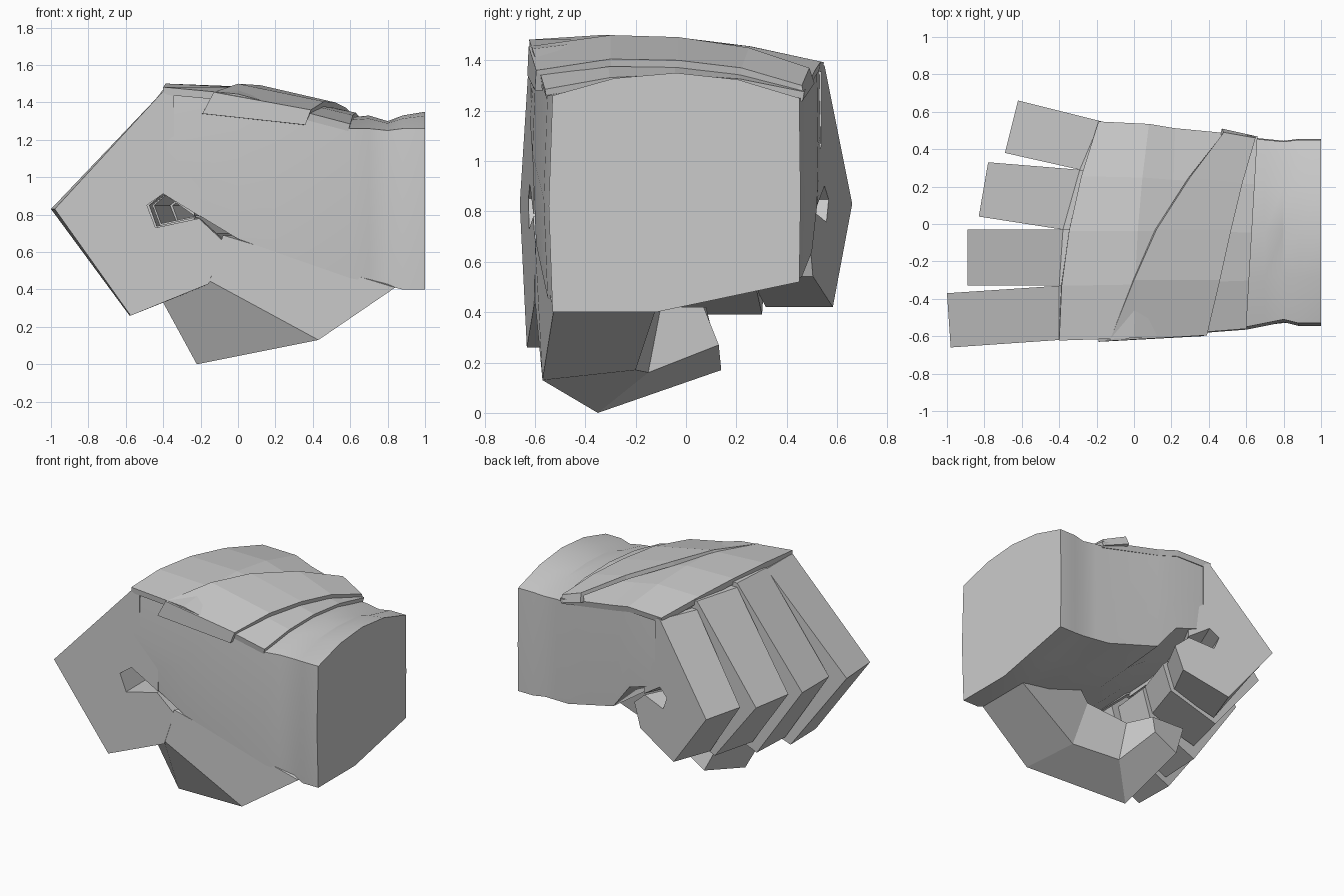
import bpy, bmesh

if "Cube" in bpy.data.objects:
    bpy.data.objects.remove(bpy.data.objects["Cube"])


def lerp(a, b, t):
    return a + (b - a) * t


def make(name, verts, faces, thickness=0, smooth=None):
    bm = bmesh.new()
    vs = [bm.verts.new(v) for v in verts]
    for f in faces:
        bm.faces.new([vs[i] for i in f])
    bmesh.ops.recalc_face_normals(bm, faces=bm.faces)
    if thickness and sum(f.normal.z for f in bm.faces) < 0:
        bmesh.ops.reverse_faces(bm, faces=bm.faces)
    me = bpy.data.meshes.new(name)
    bm.to_mesh(me)
    bm.free()
    ob = bpy.data.objects.new(name, me)
    bpy.context.collection.objects.link(ob)
    if thickness:
        mod = ob.modifiers.new("thickness", 'SOLIDIFY')
        mod.thickness = thickness
        mod.offset = -1
    if smooth:
        bpy.context.view_layer.objects.active = ob
        ob.select_set(True)
        bpy.ops.object.shade_smooth_by_angle(angle=smooth)
        ob.select_set(False)
    return ob


def loft(name, rings, closed=True, **kw):
    n = len(rings[0])
    verts = [p for r in rings for p in r]
    faces = []
    for k in range(len(rings) - 1):
        for i in range(n if closed else n - 1):
            j = (i + 1) % n
            faces.append((k * n + i, k * n + j, (k + 1) * n + j, (k + 1) * n + i))
    if closed:
        faces.append(tuple(range(n)))
        faces.append(tuple(range((len(rings) - 1) * n, len(rings) * n)))
    return make(name, verts, faces, **kw)


def top_row(s, lift=0.0, widen=0.0):
    """Arched line across the back of the hand, thumb side to little finger."""
    xl, xr, yl, yr, tl, tc, tr = s[:7]
    row = []
    for f in (0, .25, .5, .75, 1):
        z = tl * (1 - f) * (1 - 2 * f) + tc * 4 * f * (1 - f) + tr * f * (2 * f - 1)
        row.append((lerp(xl, xr, f * f), lerp(yl - widen, yr + widen, f), z + lift))
    return row


def section(s):
    xl, xr, yl, yr, tl, tc, tr, bl, br = s
    ring = top_row(s)
    ring.append((xr, yr + .005, lerp(br, tr, .45)))
    for f in (1, .7, .42, 0):
        ring.append((lerp(xl, xr, f * f), lerp(yl, yr, f),
                     lerp(bl, br, max(0, (f - .42) / .58))))
    ring.append((xl, yl - .015, lerp(bl, tl, .49)))
    return ring


# Palm and cuff: x left/right, y left/right, top z x3, bottom z x2
S = [(-.38, -.17, -.605, .53, 1.45, 1.46, 1.36, .90, .90),
     (.00, .08, -.595, .52, 1.41, 1.45, 1.36, .67, .82),
     (.20, .22, -.58, .50, 1.36, 1.41, 1.33, .60, .64),
     (.60, .60, -.55, .46, 1.26, 1.32, 1.25, .46, .54),
     (.70, .70, -.53, .45, 1.26, 1.33, 1.25, .44, .535),
     (.80, .80, -.51, .44, 1.25, 1.30, 1.24, .42, .53),
     (.88, .88, -.53, .45, 1.26, 1.33, 1.25, .40, .52),
     (1.0, 1.0, -.53, .45, 1.26, 1.35, 1.25, .40, .52)]
loft("palm", [section(s) for s in S], smooth=.5)

# Padded cover on the back of the hand
plate = [top_row(S[0], .032, .018), top_row(S[1], .035, .015),
         top_row(S[2], .03, .012), top_row(S[3], .025, .01)]
plate[0] = [(x - .02, y, z) for x, y, z in plate[0]]
plate[3] = [(x + .06 * i / 4, y, z) for i, (x, y, z) in enumerate(plate[3])]
loft("back_cover", plate, closed=False, thickness=.04)

# Diagonal strap with folded ends
left = [(-.19, -.63, 1.34), (-.13, -.625, 1.455), (0, -.3, 1.50), (.12, -.03, 1.492),
        (.3, .25, 1.45), (.48, .49, 1.37), (.47, .51, 1.31)]
right = [(.36, -.60, 1.28), (.39, -.595, 1.36), (.46, -.3, 1.405), (.52, -.03, 1.40),
         (.58, .22, 1.37), (.65, .46, 1.30), (.65, .47, 1.25)]
loft("strap", [left, right], closed=False, thickness=.03)

# Curled fingers: profile is (reach from knuckle to bend, height)
PROFILE = [(-.1, 1.45), (0, 1.45), (1, .83), (.3, .26), (-.42, .43), (-.55, .66),
           (-.33, .78), (.07, .73), (.15, .85), (0, .91), (-.34, .79), (-.34, 1.0),
           (-.1, 1.1)]


def finger(name, base_a, base_b, tip_a, tip_b, z_top, z_low):
    verts = []
    for b, t in ((base_a, tip_a), (base_b, tip_b)):
        for u, z in PROFILE:
            k = (z_top - .83) / .62 if z > .83 else (.83 - z_low) / .57
            verts.append((lerp(b[0], t[0], u), lerp(b[1], t[1], u), .83 + (z - .83) * k))
    n = len(PROFILE)
    faces = [tuple(range(n)), tuple(range(n, 2 * n))]
    faces += [(i, (i + 1) % n, n + (i + 1) % n, n + i) for i in range(n)]
    make(name, verts, faces)


finger("index_finger", (-.4, -.62), (-.4, -.33), (-.98, -.66), (-1, -.37), 1.46, .26)
finger("middle_finger", (-.4, -.33), (-.38, -.03), (-.89, -.33), (-.89, -.03), 1.47, .31)
finger("ring_finger", (-.38, -.03), (-.29, .29), (-.83, .04), (-.78, .33), 1.44, .39)
finger("little_finger", (-.29, .29), (-.18, .55), (-.69, .38), (-.62, .66), 1.38, .42)

# Thumb folded under the fingers
loft("thumb", [
    [(.84, -.525, .41), (.84, -.12, .41), (.5, -.08, .68), (-.08, -.60, .69)],
    [(.43, -.57, .13), (.35, -.2, .17), (.25, -.17, .5), (-.16, -.60, .45)],
    [(-.22, -.35, 0), (0, -.15, .16), (-.02, -.1, .42), (-.4, -.37, .33)],
    [(-.24, .14, .17), (-.07, .13, .27), (-.1, .07, .42), (-.35, .08, .42)]])
